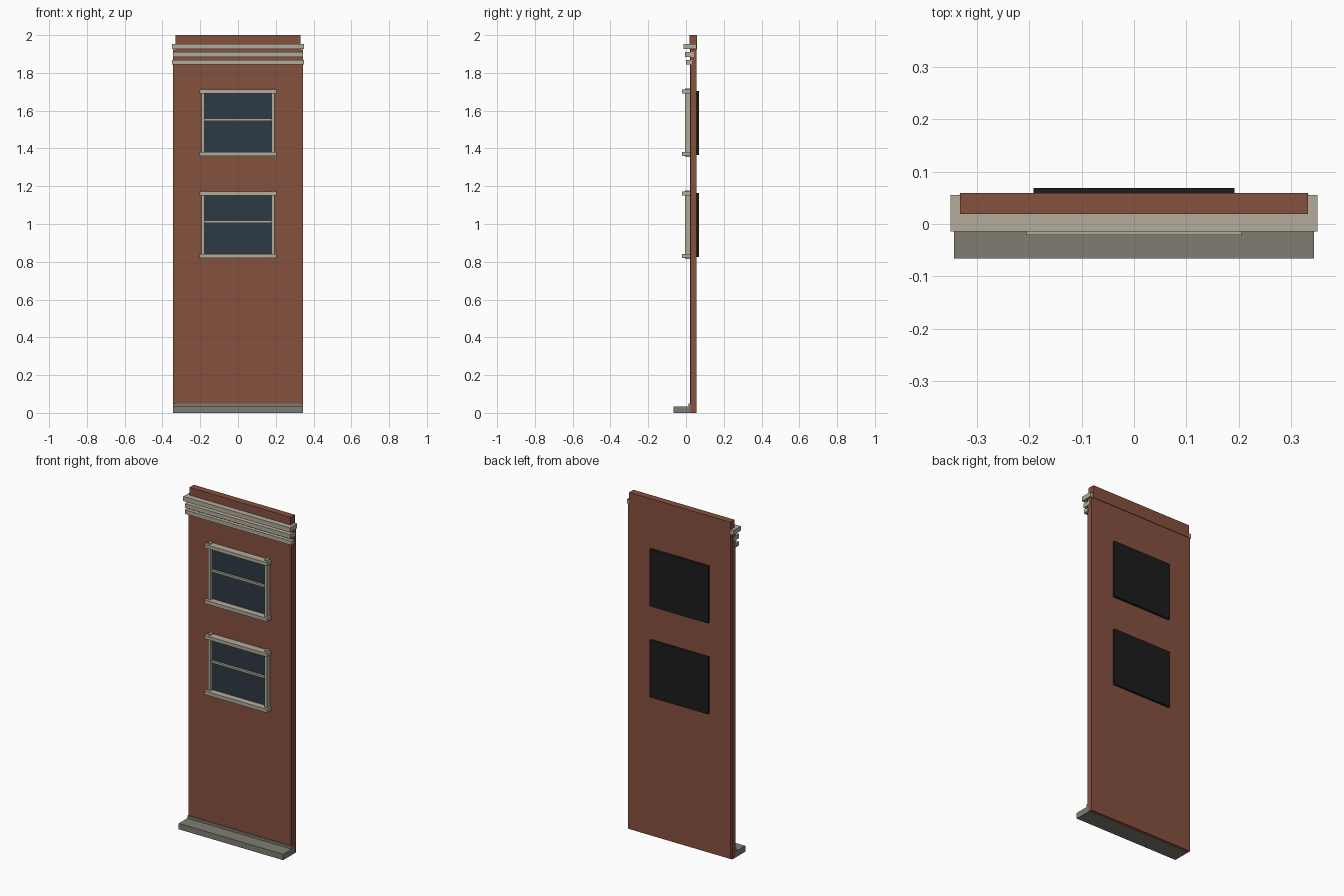
import bpy

if "Cube" in bpy.data.objects:
    bpy.data.objects.remove(bpy.data.objects["Cube"])


def material(name, rgb):
    m = bpy.data.materials.new(name)
    m.diffuse_color = (*rgb, 1)
    m.use_nodes = True
    m.node_tree.nodes["Principled BSDF"].inputs["Base Color"].default_value = m.diffuse_color
    return m


BRICK = material("brick red", (0.235, 0.082, 0.049))
TRIM = material("pale stone", (0.445, 0.413, 0.328))
STONE = material("grey stone", (0.216, 0.202, 0.170))
GLASS = material("dark blue glass", (0.026, 0.041, 0.058))
BLACK = material("black", (0.012, 0.012, 0.012))


def box(name, mat, x, y, z):
    """Box from (min, max) ranges along each axis."""
    bpy.ops.mesh.primitive_cube_add(size=1, location=[sum(r) / 2 for r in (x, y, z)])
    ob = bpy.context.object
    ob.name = name
    ob.scale = [r[1] - r[0] for r in (x, y, z)]
    bpy.ops.object.transform_apply(location=False, rotation=False, scale=True)
    ob.data.materials.append(mat)
    return ob


def wide(name, mat, half, y, z):
    return box(name, mat, (-half, half), y, z)


# Wall, parapet and slim corner strips
wide("wall", BRICK, 0.333, (0.021, 0.056), (0, 1.925))
wide("parapet", BRICK, 0.332, (0.019, 0.059), (1.925, 2.0))
for s, side in ((-1, "left"), (1, "right")):
    box(side + "_corner_strip", BRICK, sorted((s * 0.333, s * 0.343)),
        (0.025, 0.055), (0, 1.925))

# Stepped base
wide("base_step", STONE, 0.343, (-0.066, 0.035), (0, 0.035))
wide("base_upstand", STONE, 0.343, (0.014, 0.035), (0.035, 0.05))

# Three cornice bands, stepping outward toward the top
for i, (half, y, z) in enumerate((
        (0.350, (0.001, 0.032), (1.845, 1.869)),
        (0.345, (-0.006, 0.042), (1.885, 1.910)),
        (0.350, (-0.014, 0.055), (1.927, 1.954)))):
    wide(f"cornice_band_{i + 1}", TRIM, half, y, z)

# Two identical sash windows
for label, z0 in (("lower", 0.82), ("upper", 1.36)):
    wide(label + "_window_sill", TRIM, 0.205, (-0.021, 0.022), (z0, z0 + 0.021))
    wide(label + "_window_lintel", TRIM, 0.205, (-0.021, 0.022), (z0 + 0.331, z0 + 0.351))
    for s, side in ((-1, "left"), (1, "right")):
        box(f"{label}_window_{side}_jamb", TRIM, sorted((s * 0.178, s * 0.194)),
            (-0.006, 0.022), (z0 - 0.005, z0 + 0.357))
    wide(label + "_window_glass", GLASS, 0.180, (0.016, 0.0215), (z0 + 0.015, z0 + 0.337))
    wide(label + "_window_glazing_bar", TRIM, 0.178, (0.003, 0.018),
         (z0 + 0.186, z0 + 0.198))
    wide(label + "_window_backing", BLACK, 0.192, (0.053, 0.069), (z0 + 0.006, z0 + 0.345))
